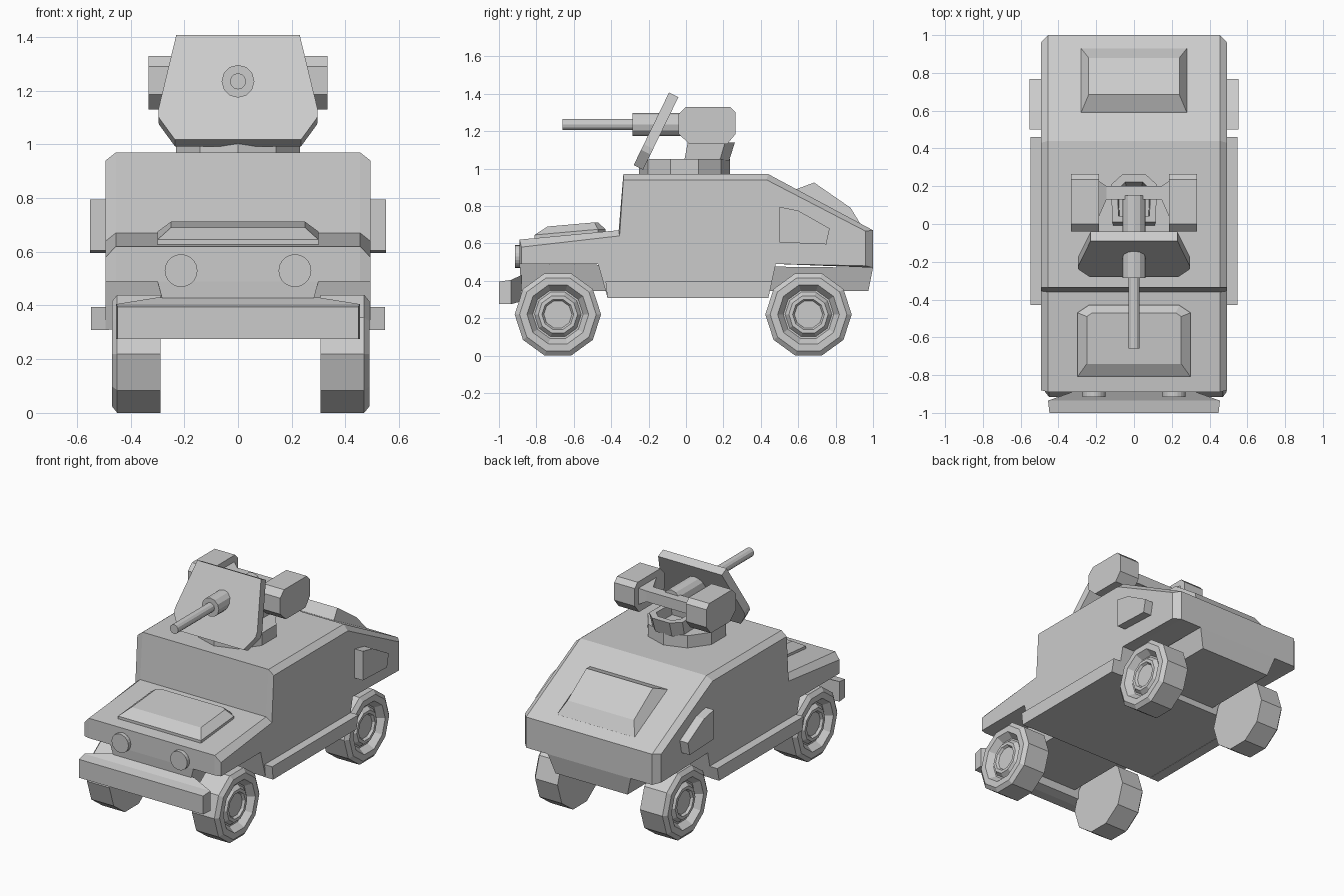
import bpy, bmesh, math
from mathutils import Vector

cube = bpy.data.objects.get("Cube")
if cube:
    bpy.data.objects.remove(cube, do_unlink=True)

paint = bpy.data.materials.new("matte_grey")
paint.use_nodes = True
GREY = (0.6, 0.6, 0.6, 1)
paint.diffuse_color = GREY
for node in paint.node_tree.nodes:
    if node.type == 'BSDF_PRINCIPLED':
        node.inputs["Base Color"].default_value = GREY


def loft(name, rings):
    """Skin a list of equal-length point rings and cap both ends."""
    bm = bmesh.new()
    loops = [[bm.verts.new(p) for p in ring] for ring in rings]
    n = len(loops[0])
    for a, b in zip(loops, loops[1:]):
        for i in range(n):
            j = (i + 1) % n
            bm.faces.new((a[i], a[j], b[j], b[i]))
    bm.faces.new(loops[0])
    bm.faces.new(loops[-1])
    bmesh.ops.recalc_face_normals(bm, faces=bm.faces[:])
    mesh = bpy.data.meshes.new(name)
    bm.to_mesh(mesh)
    bm.free()
    mesh.materials.append(paint)
    obj = bpy.data.objects.new(name, mesh)
    bpy.context.collection.objects.link(obj)
    return obj


def side(x, pts):
    """Place a (y, z) profile at a given x."""
    return [(x, y, z) for y, z in pts]


def rect_z(hx, y0, y1, z0, z1=None):
    """Rectangle around x = 0 that may slope from z0 to z1."""
    z1 = z0 if z1 is None else z1
    return [(-hx, y0, z0), (hx, y0, z0), (hx, y1, z1), (-hx, y1, z1)]


def rect_y(hx, y, z0, z1):
    return [(-hx, y, z0), (hx, y, z0), (hx, y, z1), (-hx, y, z1)]


def ngon(n, r, place, turn=0.0):
    """Regular polygon, put in space by place(u, v)."""
    angles = [turn + math.tau * i / n for i in range(n)]
    return [place(r * math.cos(a), r * math.sin(a)) for a in angles]


def rod(name, n, r, y0, y1, x, z):
    return loft(name, [ngon(n, r, lambda u, v, y=y: (x + u, y, z + v)) for y in (y0, y1)])


# Hull with chamfered roof, hood and tail edges
arch = [(0.48, 0.49), (0.44, 0.31), (-0.42, 0.31), (-0.47, 0.49)]
inner = [(-0.89, 0.49), (-0.89, 0.62), (-0.36, 0.67), (-0.335, 0.97),
         (0.44, 0.97), (1.0, 0.67), (1.0, 0.47)] + arch
outer = [(-0.88, 0.49), (-0.88, 0.58), (-0.355, 0.64), (-0.335, 0.94),
         (0.43, 0.94), (0.96, 0.665), (0.96, 0.48)] + arch
loft("hull", [side(-0.493, outer), side(-0.455, inner),
              side(0.455, inner), side(0.493, outer)])

# Narrow belly between the wheels
loft("underbody", [rect_z(0.3, -0.89, 1.0, 0.49, 0.47),
                   rect_z(0.26, -0.88, 0.975, 0.345)])

# Raised hood panel
loft("hood_bulge", [
    [(-0.3, -0.81, 0.61), (0.3, -0.81, 0.61), (0.3, -0.47, 0.65),
     (0.24, -0.43, 0.655), (-0.24, -0.43, 0.655), (-0.3, -0.47, 0.65)],
    [(-0.3, -0.81, 0.645), (0.3, -0.81, 0.645), (0.3, -0.47, 0.675),
     (0.24, -0.43, 0.675), (-0.24, -0.43, 0.675), (-0.3, -0.47, 0.675)],
    [(-0.25, -0.74, 0.69), (0.25, -0.74, 0.69), (0.25, -0.49, 0.712),
     (0.22, -0.47, 0.712), (-0.22, -0.47, 0.712), (-0.25, -0.49, 0.712)]])

# Rear hatch
loft("rear_hatch", [rect_z(0.28, 0.59, 0.93, 0.87, 0.69),
                    rect_z(0.28, 0.59, 0.93, 0.89, 0.708),
                    rect_z(0.24, 0.685, 0.88, 0.925, 0.79)])

# Front bumper and its tapered mount
loft("bumper", [rect_y(0.448, -1.0, 0.275, 0.395),
                rect_y(0.455, -0.935, 0.275, 0.405),
                rect_y(0.3, -0.88, 0.29, 0.43)])

# Parts that repeat left and right
pod = [(0.5, 0.795), (0.6, 0.775), (0.768, 0.68), (0.75, 0.595), (0.5, 0.605)]
step = [(-0.43, 0.395), (0.46, 0.395), (0.44, 0.308), (-0.42, 0.308)]
ammo = [(-0.04, 1.29), (0, 1.33), (0.235, 1.33), (0.265, 1.3),
        (0.265, 1.185), (0.22, 1.13), (0.02, 1.13), (-0.04, 1.185)]
arm = [(0.03, 1.29), (0.23, 1.29), (0.23, 1.18), (0.03, 1.18)]
arm_tip = [(0.13, 1.27), (0.2, 1.27), (0.2, 1.2), (0.13, 1.2)]
wheel_shape = [(0.231, 0), (0.231, 0.162), (0.205, 0.182), (0.165, 0.182),
               (0.135, 0.14), (0.125, 0.14), (0.105, 0.165), (0.085, 0.165),
               (0.075, 0.15)]
for s, label in ((1, "left"), (-1, "right")):
    loft(label + "_side_pod", [side(s * 0.48, pod), side(s * 0.552, pod)])
    loft(label + "_step", [side(s * 0.48, step), side(s * 0.548, step)])
    loft(label + "_ammo_box", [side(s * 0.185, ammo), side(s * 0.333, ammo)])
    loft(label + "_box_arm", [side(s * 0.19, arm), side(s * 0.145, arm_tip)])
    rod(label + "_headlight", 20, 0.061, -0.915, -0.87, s * 0.212, 0.53)
    for y0, end in ((-0.685, "front"), (0.655, "rear")):
        loft(f"{end}_{label}_wheel", [
            ngon(10, r, lambda u, v, d=d: (0.01 + s * (0.298 + d), y0 + u, 0.22 + v))
            for r, d in wheel_shape])

# Turret ring and gunner basket
loft("turret_ring", [ngon(10, 0.242, lambda u, v, z=z: (u, v - 0.008, z), math.radians(18))
                     for z in (0.96, 1.05)])


def basket(z, k, dy):
    half = [(0.11, -0.01), (0.115, 0.18), (0.06, 0.23)]
    pts = half + [(-x, y) for x, y in reversed(half)]
    return [(x * k, 0.1 + (y - 0.1) * k + dy, z) for x, y in pts]


loft("gunner_basket", [basket(1.04, 1, 0), basket(1.14, 1.05, 0.025),
                       basket(1.14, 0.75, 0.025), basket(1.07, 0.7, 0.01)])

# Cross bar, gun and barrel
loft("cross_bar", [side(-0.15, arm_tip), side(0.15, arm_tip)])
rod("gun_receiver", 12, 0.061, -0.285, 0.15, 0, 1.235)
rod("gun_barrel", 12, 0.03, -0.66, -0.27, 0, 1.235)

# Tilted gun shield
half = [(0.23, 1.407), (0.297, 1.13), (0.295, 1.1), (0.235, 1.018)]
outline = half + [(-x, z) for x, z in reversed(half)]
face = [Vector((x, -0.28 + (z - 1.018) * 0.487, z)) for x, z in outline]
loft("gun_shield", [face, [p + Vector((0, 0.05, -0.025)) for p in face]])
